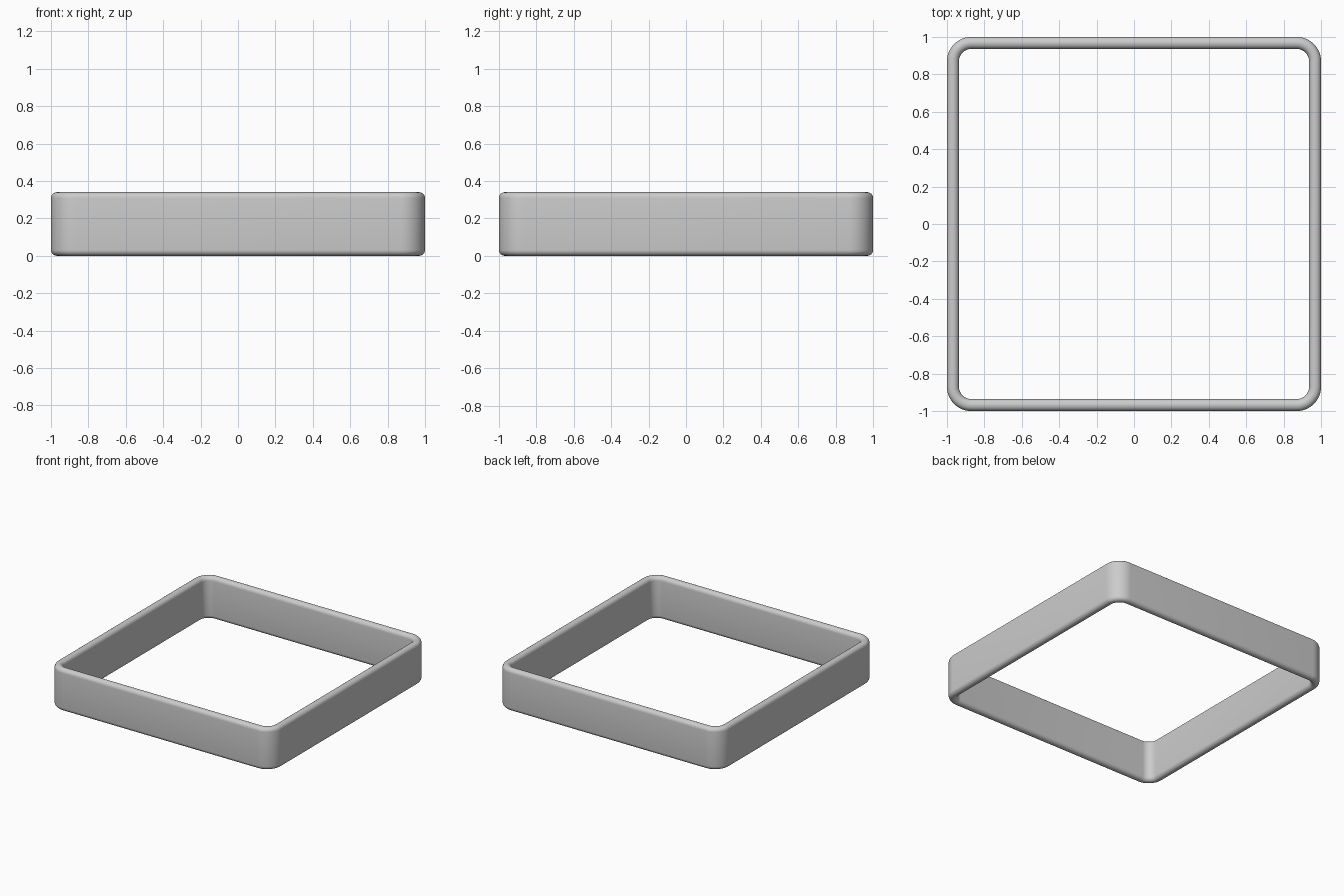
import bpy, bmesh, math

if "Cube" in bpy.data.objects:
    bpy.data.objects.remove(bpy.data.objects["Cube"])

HALF, HEIGHT, WALL = 1.0, 0.34, 0.064   # outer half width, height, wall thickness
CORNER, EDGE = 0.13, 0.031              # outer corner radius, rim rounding
STEPS = 12


def wall_profile():
    """Rounded upright cross-section as (inset from outer face, z)."""
    pts = []
    centres = [(EDGE, EDGE, 180), (WALL - EDGE, EDGE, 270),
               (WALL - EDGE, HEIGHT - EDGE, 0), (EDGE, HEIGHT - EDGE, 90)]
    for cx, cz, start in centres:
        for i in range(7):
            a = math.radians(start + 15 * i)
            pts.append((cx + EDGE * math.cos(a), cz + EDGE * math.sin(a)))
    return pts


def square_path(inset, z):
    """Rounded square loop, moved inward by inset."""
    c, r = HALF - CORNER, CORNER - inset
    pts = []
    for k, (sx, sy) in enumerate([(1, 1), (-1, 1), (-1, -1), (1, -1)]):
        for i in range(STEPS + 1):
            a = math.pi / 2 * (k + i / STEPS)
            pts.append((sx * c + r * math.cos(a), sy * c + r * math.sin(a), z))
    return pts


# Square band: sweep the wall section round the rounded square
bm = bmesh.new()
rings = [[bm.verts.new(p) for p in square_path(*q)] for q in wall_profile()]
for j, ring in enumerate(rings):
    nxt = rings[(j + 1) % len(rings)]
    for i in range(len(ring)):
        n = (i + 1) % len(ring)
        bm.faces.new((ring[i], ring[n], nxt[n], nxt[i]))
bmesh.ops.recalc_face_normals(bm, faces=bm.faces)

mesh = bpy.data.meshes.new("square_band")
bm.to_mesh(mesh)
bm.free()
band = bpy.data.objects.new("square_band", mesh)
bpy.context.collection.objects.link(band)
bpy.context.view_layer.objects.active = band
band.select_set(True)
bpy.ops.object.shade_smooth_by_angle(angle=math.radians(40))
